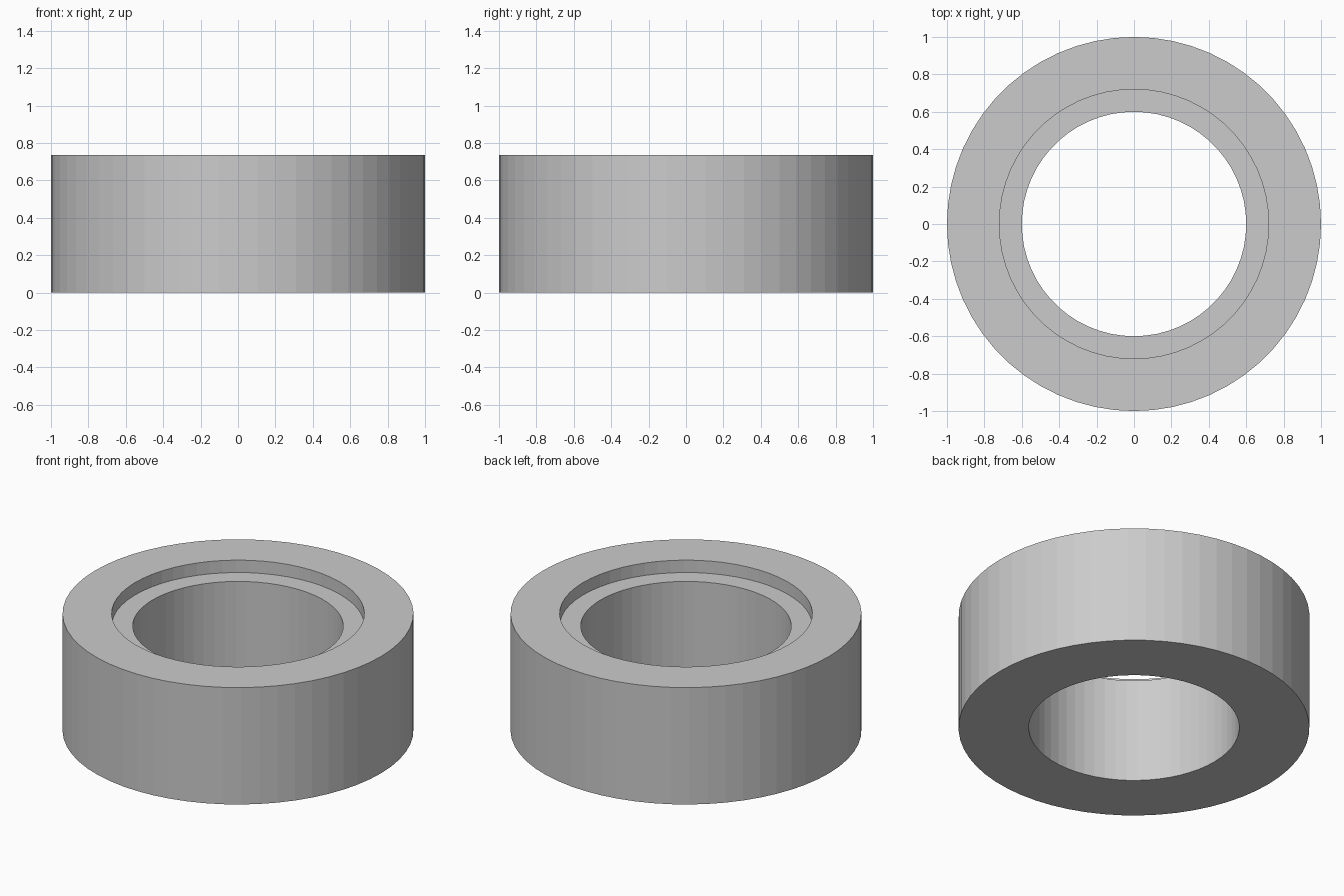
import bpy
import bmesh
from math import cos, sin, tau

if "Cube" in bpy.data.objects:
    bpy.data.objects.remove(bpy.data.objects["Cube"])

SIDES = 60

# Closed cross-section (radius, height): plain bore with a shallow counterbore on top
PROFILE = [
    (0.60, 0.00),
    (1.00, 0.00),
    (1.00, 0.735),
    (0.72, 0.735),
    (0.72, 0.657),
    (0.60, 0.657),
]


def lathe(name, profile, sides):
    bm = bmesh.new()
    rings = [
        [bm.verts.new((r * cos(tau * i / sides), r * sin(tau * i / sides), z))
         for i in range(sides)]
        for r, z in profile
    ]
    for k, ring in enumerate(rings):
        nxt = rings[(k + 1) % len(rings)]
        for i in range(sides):
            j = (i + 1) % sides
            bm.faces.new((ring[i], ring[j], nxt[j], nxt[i]))
    bmesh.ops.recalc_face_normals(bm, faces=bm.faces)
    mesh = bpy.data.meshes.new(name)
    bm.to_mesh(mesh)
    bm.free()
    obj = bpy.data.objects.new(name, mesh)
    bpy.context.collection.objects.link(obj)
    return obj


# Thick ring with stepped bore
lathe("counterbored_ring", PROFILE, SIDES)
